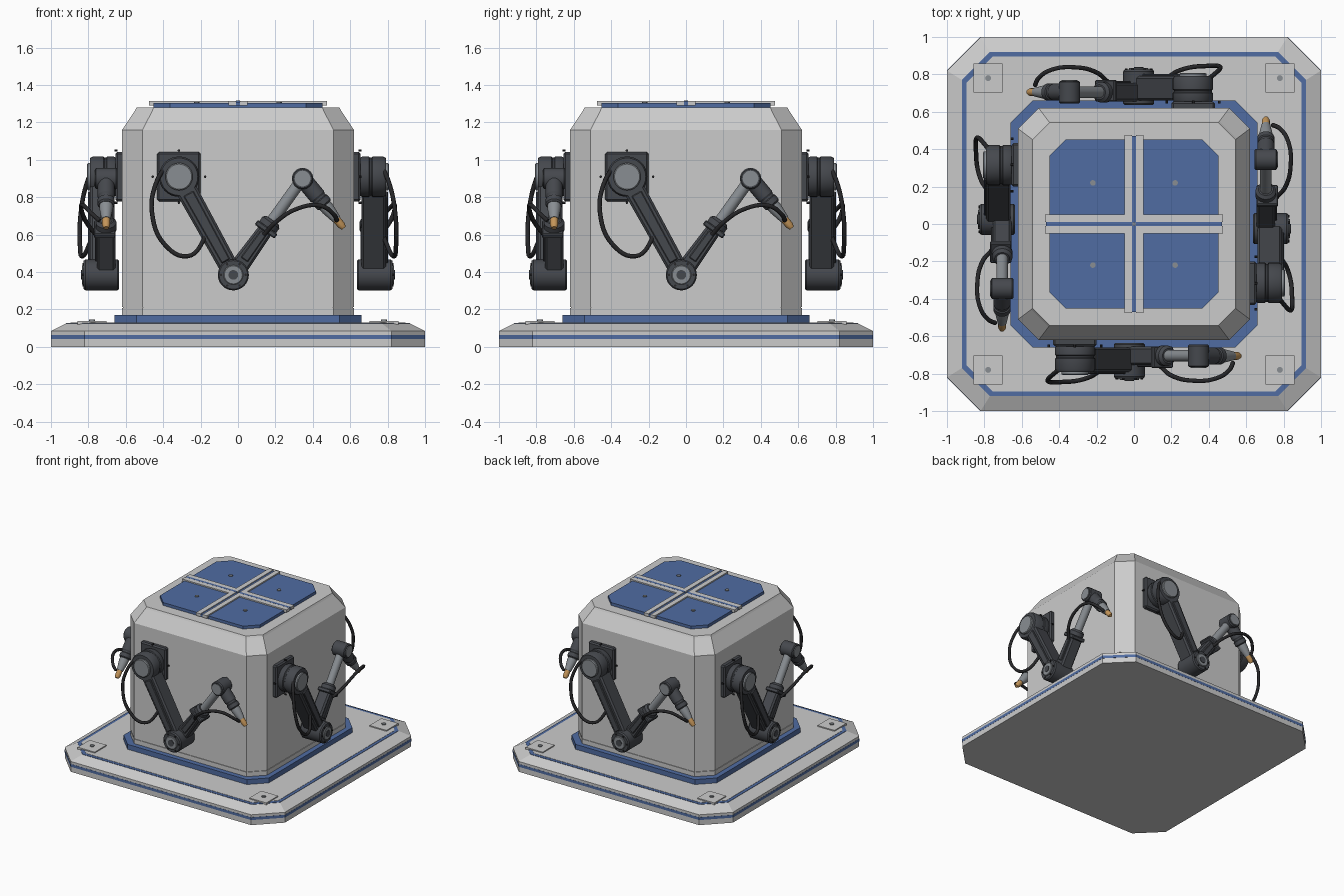
import bpy, bmesh, math
from mathutils import Vector, Matrix

if "Cube" in bpy.data.objects:
    bpy.data.objects.remove(bpy.data.objects["Cube"])

def mat(name, col):
    m = bpy.data.materials.new(name)
    m.diffuse_color = (*col, 1)
    m.use_nodes = True
    m.node_tree.nodes["Principled BSDF"].inputs["Base Color"].default_value = m.diffuse_color
    return m

BLUE = mat("blue", (0.08, 0.15, 0.36))
DARK = mat("charcoal", (0.06, 0.065, 0.075))
BLACK = mat("rubber", (0.02, 0.02, 0.022))
STEEL = mat("steel", (0.25, 0.27, 0.29))
COPPER = mat("copper", (0.55, 0.3, 0.1))
LIGHT = mat("light_grey", (0.62, 0.62, 0.61))

def add(name, mesh, m=None, smooth=False, bevel=0):
    ob = bpy.data.objects.new(name, mesh)
    bpy.context.collection.objects.link(ob)
    if m:
        mesh.materials.append(m)
    if bevel:
        b = ob.modifiers.new("edge", 'BEVEL')
        b.width, b.segments, b.limit_method = bevel, 1, 'ANGLE'
    return ob

def loft(name, rings, m=None, smooth=False, bevel=0):
    """Skin a stack of equal-length point rings and cap both ends."""
    bm = bmesh.new()
    vs = [[bm.verts.new(p) for p in r] for r in rings]
    n = len(vs[0])
    for a, b in zip(vs, vs[1:]):
        for i in range(n):
            bm.faces.new((a[i], a[(i + 1) % n], b[(i + 1) % n], b[i]))
    bm.faces.new(vs[0][::-1])
    bm.faces.new(vs[-1])
    bmesh.ops.recalc_face_normals(bm, faces=bm.faces)
    if smooth:
        for f in bm.faces:
            f.smooth = True
        for e in bm.edges:
            e.smooth = e.calc_face_angle(0) < math.radians(30)
    mesh = bpy.data.meshes.new(name)
    bm.to_mesh(mesh)
    bm.free()
    return add(name, mesh, m, smooth, bevel)

def octagon(h, c, z):
    k = h - c
    return [(h, -k, z), (h, k, z), (k, h, z), (-k, h, z),
            (-h, k, z), (-h, -k, z), (-k, -h, z), (k, -h, z)]

def octo(name, sections, m=None):
    return loft(name, [octagon(*s) for s in sections], m)

def box(name, x0, x1, y0, y1, z0, z1, m=None, bevel=0):
    ring = lambda z: [(x0, y0, z), (x1, y0, z), (x1, y1, z), (x0, y1, z)]
    return loft(name, [ring(z0), ring(z1)], m, bevel=bevel)

def turned(name, start, direction, profile, m=None, n=32):
    """Round part: profile is (distance along axis, radius)."""
    q = Vector(direction).to_track_quat('Z', 'Y')
    rings = [[Vector(start) + q @ Vector((r * math.cos(2 * math.pi * i / n),
              r * math.sin(2 * math.pi * i / n), t)) for i in range(n)] for t, r in profile]
    return loft(name, rings, m, True)

# base plate with chamfered rim, blue stripes
octo("base_plate", [(1, .18, 0), (1, .18, .085), (.92, .15, .125)], LIGHT)
octo("base_side_stripe", [(1.001, .18, .042), (1.001, .18, .064)], BLUE)
octo("base_top_stripe", [(.92, .15, .12), (.92, .15, .1275)], BLUE)
octo("base_deck", [(.895, .14, .12), (.895, .14, .1295)], LIGHT)
for sx in (-1, 1):
    for sy in (-1, 1):
        x, y = .78 * sx, .78 * sy
        box("corner_pad", x - .077, x + .077, y - .077, y + .077, .12, .138, LIGHT)
        turned("pad_bolt", (x, y, .13), (0, 0, 1), [(0, .016), (.016, .016)], STEEL, 12)

# body
octo("body_skirt", [(.66, .118, .125), (.66, .118, .17)], BLUE)
octo("body_shell", [(.62, .11, .17), (.62, .11, .207), (.615, .108, .207), (.615, .108, .214),
                    (.62, .11, .214), (.62, .11, 1.16), (.55, .093, 1.265), (.542, .091, 1.28)], LIGHT)

# roof panel with cross bars
octo("roof_panel", [(.453, .09, 1.275), (.453, .09, 1.304)], BLUE)
for s in (-1, 1):
    a, b = sorted((s * .01, s * .05))
    box("cross_bar_long", a, b, -.475, .475, 1.29, 1.314, LIGHT)
    for t in (-1, 1):
        c, d = sorted((t * .05, t * .475))
        box("cross_bar_side", c, d, a, b, 1.29, 1.314, LIGHT)
        turned("panel_stud", (.22 * s, .22 * t, 1.3), (0, 0, 1), [(0, .015), (.01, .015)], STEEL, 12)
box("cross_seam_y", -.01, .01, -.47, .47, 1.29, 1.308, BLUE)
box("cross_seam_x", -.47, .47, -.01, .01, 1.29, 1.3145, BLUE)
turned("cross_boss", (0, 0, 1.3), (0, 0, 1), [(0, .01), (.018, .01)], STEEL, 12)

# one arm on the front face, described as (x, outward distance, z)
arm = []
def P(x, d, z):
    return Vector((x, -d, z))

def keep(ob):
    arm.append(ob)

def link(name, a, b, wa, wb, d0, d1, m=DARK, bevel=.012):
    a, b = Vector(a), Vector(b)
    u = (b - a).normalized()
    s = Vector((-u.y, u.x))
    pts = [a + s * wa / 2, a - s * wa / 2, b - s * wb / 2, b + s * wb / 2]
    keep(loft(name, [[P(p.x, d, p.y) for p in pts] for d in (d0, d1)], m, bevel=bevel))

def joint(name, c, profile, m=DARK, n=32):
    keep(turned(name, P(c[0], 0, c[1]), (0, -1, 0), profile, m, n))

def bolts(name, c, r, d, n):
    for i in range(n):
        t = 2 * math.pi * i / n
        joint(name, (c[0] + r * math.cos(t), c[1] + r * math.sin(t)), [(d - .01, .007), (d + .006, .007)], BLACK, 6)

def tube(name, pts):
    cu = bpy.data.curves.new(name, 'CURVE')
    cu.dimensions, cu.bevel_depth, cu.bevel_resolution, cu.resolution_u = '3D', .012, 2, 6
    cu.use_fill_caps = True
    sp = cu.splines.new('BEZIER')
    sp.bezier_points.add(len(pts) - 1)
    for bp, p in zip(sp.bezier_points, pts):
        bp.co = P(*p)
        bp.handle_left_type = bp.handle_right_type = 'AUTO'
    keep(add(name, cu, BLACK))

S, E, W = (-.315, .91), (-.025, .385), (.345, .9)
# shoulder
keep(box("mount_plate", -.432, -.2, -.655, -.61, .778, 1.042, DARK, .01))
bolts("shoulder_bolt", (-.316, .91), .14, .655, 4)
joint("shoulder_drum", S, [(.65, .1), (.665, .108), (.7, .108), (.705, .102), (.715, .102), (.72, .108), (.775, .108), (.79, .1)])
joint("shoulder_cap", S, [(.78, .073), (.802, .073), (.807, .067)], STEEL)
# upper arm
link("upper_arm", S, E, .115, .1, .66, .79)
link("upper_arm_rib", (-.265, .82), (-.065, .458), .06, .05, .78, .802, DARK, .005)
# elbow
joint("elbow_drum", E, [(.635, .075), (.645, .083), (.815, .083), (.825, .076)])
joint("elbow_cap", E, [(.82, .052), (.832, .052), (.835, .048)], STEEL)
joint("elbow_hub", E, [(.83, .026), (.839, .026)], DARK, 16)
bolts("elbow_bolt", E, .066, .825, 6)
# forearm, along u
u = (Vector(W) - Vector(E)).normalized()
at = lambda t: Vector(E) + u * t
link("forearm", at(.03), at(.32), .1, .08, .655, .755)
link("forearm_rib", at(.1), at(.28), .045, .04, .75, .765, DARK, .005)
link("forearm_clamp", at(.285), at(.315), .13, .13, .655, .77, DARK, .006)
c = at(.3)
keep(turned("forearm_collar", P(c.x, .705, c.y), (u.x, 0, u.y), [(0, .055), (.045, .055), (.06, .04)], DARK))
keep(turned("forearm_rod", P(c.x, .705, c.y), (u.x, 0, u.y), [(.03, .031), (.33, .031)], STEEL))
# wrist and nozzle
joint("wrist_drum", W, [(.645, .05), (.652, .057), (.758, .057), (.765, .05)])
joint("wrist_cap", W, [(.76, .042), (.77, .042)], STEEL)
v = Vector((.64, 0, -.768))
w0 = P(W[0], .705, W[1])
def tool(name, prof, m):
    keep(turned(name, w0, v, prof, m))
tool("wrist_body", [(.02, .046), (.125, .046), (.135, .04), (.145, .04), (.15, .046), (.18, .046), (.188, .038)], DARK)
tool("nozzle_sleeve", [(.18, .036), (.21, .036), (.285, .024)], STEEL)
tool("nozzle_tip", [(.28, .021), (.325, .021), (.345, .013)], COPPER)
# cables
tube("shoulder_cable", [(-.375, .76, .985), (-.44, .81, .87), (-.46, .84, .72), (-.39, .845, .545),
                        (-.27, .83, .485), (-.19, .79, .56), (-.17, .76, .65)])
tube("wrist_cable", [(.14, .76, .6), (.2, .81, .665), (.32, .838, .74), (.44, .825, .755),
                     (.51, .78, .71), (.53, .74, .675)])

# repeat the arm on the other three faces
for ob in arm:
    for k in (1, 2, 3):
        dup = ob.copy()
        dup.matrix_world = Matrix.Rotation(k * math.pi / 2, 4, 'Z')
        bpy.context.collection.objects.link(dup)
